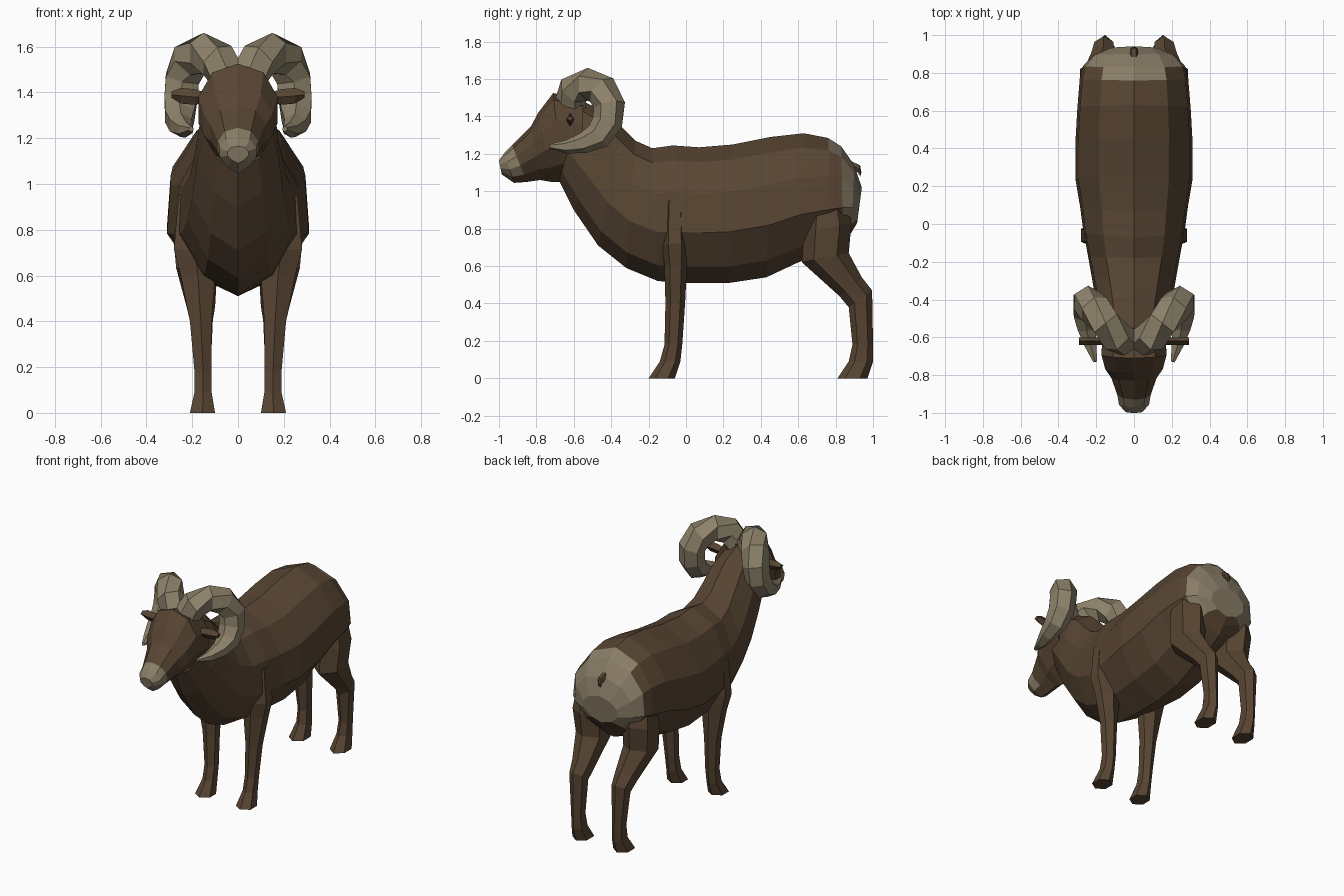
import bpy, bmesh, math
from mathutils import Vector

if "Cube" in bpy.data.objects:
    bpy.data.objects.remove(bpy.data.objects["Cube"])


def material(name, rgb):
    m = bpy.data.materials.new(name)
    m.diffuse_color = (*rgb, 1)
    m.use_nodes = True
    m.node_tree.nodes["Principled BSDF"].inputs["Base Color"].default_value = m.diffuse_color
    return m


BROWN = material("brown coat", (0.098, 0.060, 0.033))
PALE = material("pale fur", (0.25, 0.205, 0.135))
HORN = material("horn", (0.27, 0.225, 0.145))


def loft(name, rings, mats, rule=None, mirror=False):
    """Skin a list of equal-length point rings and cap both ends."""
    bm = bmesh.new()
    vr = [[bm.verts.new(p) for p in r] for r in rings]
    n = len(vr[0])
    for a, b in zip(vr, vr[1:]):
        for i in range(n):
            bm.faces.new((a[i], a[(i + 1) % n], b[(i + 1) % n], b[i]))
    bm.faces.new(vr[0])
    bm.faces.new(vr[-1])
    bmesh.ops.recalc_face_normals(bm, faces=bm.faces)
    if rule:
        for f in bm.faces:
            f.material_index = int(rule(f.calc_center_median()))
    me = bpy.data.meshes.new(name)
    bm.to_mesh(me)
    bm.free()
    for m in mats:
        me.materials.append(m)
    ob = bpy.data.objects.new(name, me)
    bpy.context.collection.objects.link(ob)
    if mirror:
        ob.modifiers.new("mirror", 'MIRROR')
    return ob


def trunk_ring(yt, zt, yb, zb, w, shape):
    """Ring running from a top point to a bottom point, with half width w."""
    half = [(k * w, yt + (yb - yt) * t, zt + (zb - zt) * t) for t, k in shape]
    return half + [(-x, y, z) for x, y, z in half[-2:0:-1]]


def leg_ring(y0, z0, y1, z1, x0, x1):
    """Six-sided ring from a front point to a back point."""
    pts = []
    for i in range(6):
        a = math.radians(60 * i)
        f = (1 - math.cos(a)) / 2
        pts.append(((x0 + x1) / 2 + (x1 - x0) / 2 * math.sin(a) / 0.866,
                    y0 + (y1 - y0) * f, z0 + (z1 - z0) * f))
    return pts


# Neck and body, with a pale rump
body_shape = [(0, 0), (.11, .6), (.34, .95), (.63, 1), (.88, .6), (1, 0)]
body = [(-.55, 1.48, -.68, 1.06, .15), (-.42, 1.42, -.60, .90, .18),
        (-.34, 1.34, -.47, .71, .20), (-.27, 1.27, -.32, .59, .22),
        (-.18, 1.23, -.15, .52, .245), (-.07, 1.245, 0, .51, .27),
        (.07, 1.235, .10, .51, .285), (.25, 1.25, .23, .51, .31),
        (.45, 1.29, .43, .54, .31), (.63, 1.31, .60, .62, .30),
        (.76, 1.285, .78, .68, .287), (.83, 1.24, .84, .72, .27),
        (.90, 1.14, .885, .78, .22), (.94, 1.02, .915, .83, .13)]
loft("body", [trunk_ring(*r, body_shape) for r in body], [BROWN, PALE],
     lambda c: c.z > .83 and (c.y > .82 or (c.y > .77 and abs(c.x) < .2)))

# Head with a pale muzzle
head_shape = [(0, 0), (.08, .65), (.3, 1), (.55, 1), (.8, .62), (1, 0)]
head = [(-1.0, 1.165, -.985, 1.09, .045), (-.97, 1.205, -.92, 1.045, .08),
        (-.93, 1.245, -.85, 1.05, .088), (-.83, 1.345, -.78, 1.06, .12),
        (-.79, 1.42, -.72, 1.05, .152), (-.71, 1.525, -.66, 1.05, .172),
        (-.55, 1.49, -.55, 1.05, .165)]
loft("head", [trunk_ring(*r, head_shape) for r in head], [BROWN, PALE],
     lambda c: c.y < -.885 and c.z > 1.075)

# Tail stub
loft("tail", [[(s * math.cos(a), y + .3 * s * math.sin(a), z + s * math.sin(a))
               for a in [math.pi / 3 * i for i in range(6)]]
              for y, z, s in [(.86, 1.15, .022), (.925, 1.12, .022), (.935, 1.09, .012)]],
     [BROWN])

# Front legs
front = [(-.20, 0, -.06, 0, .10, .21), (-.14, .09, -.03, .09, .115, .19),
         (-.115, .18, -.02, .18, .115, .19), (-.11, .4, -.005, .4, .115, .21),
         (-.115, .6, .005, .6, .10, .25), (-.13, .71, .01, .73, .10, .28),
         (-.12, .95, 0, .95, .10, .26)]
loft("front_legs", [leg_ring(*r) for r in front], [BROWN], mirror=True)

# Hind legs with hocks and thighs
hind = [(.81, 0, .97, 0, .10, .21), (.87, .09, 1.0, .09, .115, .19),
        (.89, .18, 1.0, .18, .12, .19), (.87, .38, .995, .47, .11, .21),
        (.82, .44, .94, .54, .10, .225), (.62, .62, .87, .67, .09, .27),
        (.63, .78, .885, .83, .09, .285), (.66, 1.0, .84, 1.0, .10, .26)]
loft("hind_legs", [leg_ring(*r) for r in hind], [BROWN], mirror=True)

# Curled horns: tapered six-sided tube along a spiral path
path = [(.04, -.62, 1.46, .085), (.09, -.60, 1.54, .088), (.15, -.525, 1.572, .088),
        (.21, -.45, 1.54, .088), (.243, -.41, 1.46, .085), (.25, -.42, 1.37, .082),
        (.255, -.47, 1.295, .073), (.25, -.55, 1.257, .055),
        (.23, -.64, 1.238, .036), (.205, -.73, 1.24, .012)]
rings = []
for i, (x, y, z, r) in enumerate(path):
    a, b = path[max(i - 1, 0)], path[min(i + 1, len(path) - 1)]
    t = (Vector(b[:3]) - Vector(a[:3])).normalized()
    n = Vector((1, 0, 0))
    n = (n - t * n.dot(t)).normalized()
    m = t.cross(n)
    rings.append([Vector((x, y, z)) + r * (n * math.cos(q) + m * math.sin(q))
                  for q in [math.pi / 3 * (k + .5) for k in range(6)]])
loft("horns", rings, [HORN], mirror=True)

# Ears: thin leaves pointing sideways
ears = [(.12, 1.375, .018), (.19, 1.38, .034), (.25, 1.385, .034), (.29, 1.39, .014)]
loft("ears", [[(x, -.62 - .02, z), (x, -.62, z + s), (x, -.62 + .02, z), (x, -.62, z - s)]
              for x, z, s in ears], [BROWN], mirror=True)
